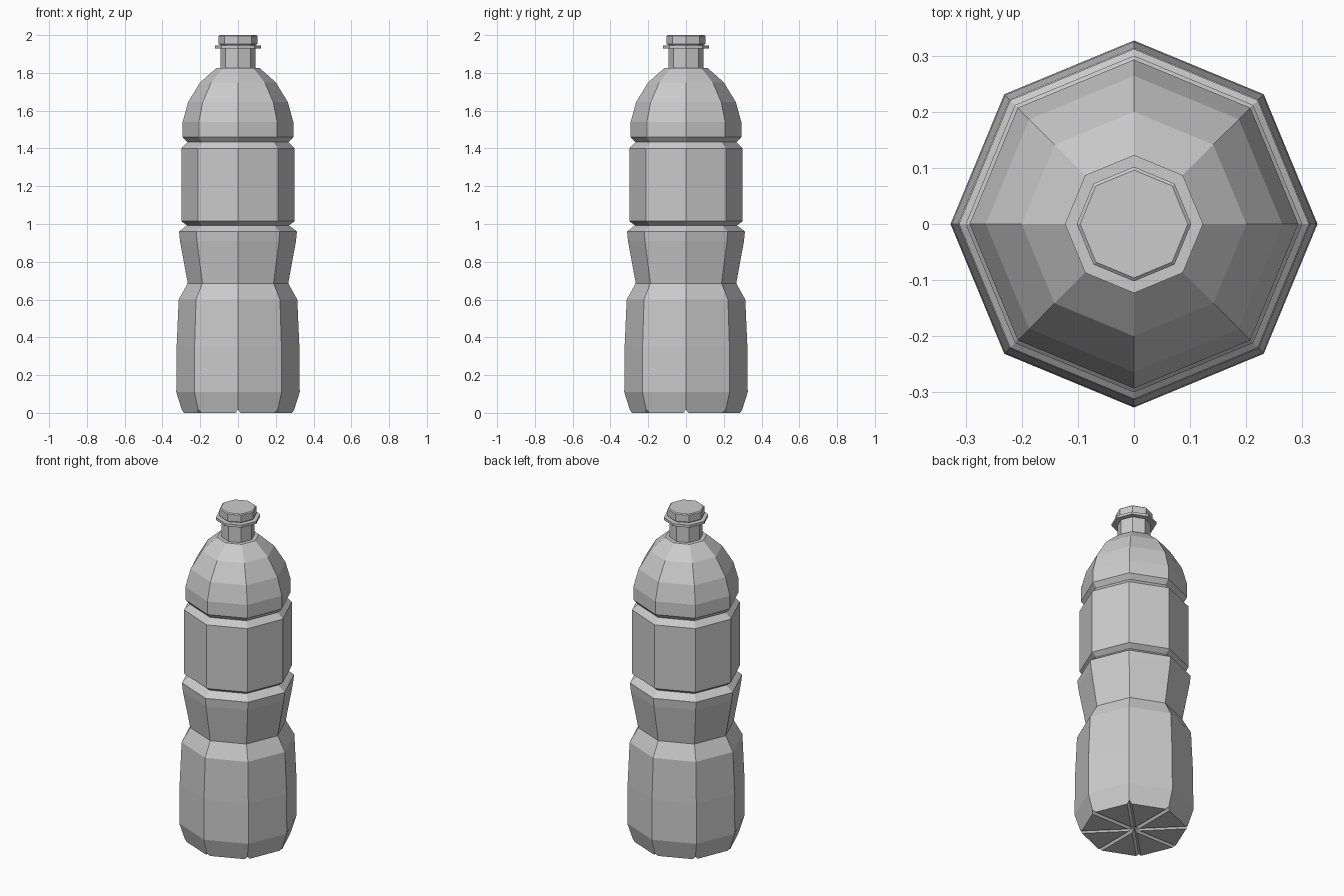
import bpy, bmesh
from math import cos, sin, pi

if "Cube" in bpy.data.objects:
    bpy.data.objects.remove(bpy.data.objects["Cube"])

SIDES = 8


def lathe(name, profile):
    """Spin a (radius, z) profile into a closed octagonal solid."""
    bm = bmesh.new()
    rings = [[bm.verts.new((r * cos(2 * pi * i / SIDES), r * sin(2 * pi * i / SIDES), z))
              for i in range(SIDES)] for r, z in profile]
    for lo, hi in zip(rings, rings[1:]):
        for i in range(SIDES):
            j = (i + 1) % SIDES
            bm.faces.new((lo[i], lo[j], hi[j], hi[i]))
    bm.faces.new(rings[0][::-1])
    bm.faces.new(rings[-1])
    return link(name, bm)


def link(name, bm):
    bmesh.ops.recalc_face_normals(bm, faces=bm.faces)
    mesh = bpy.data.meshes.new(name)
    bm.to_mesh(mesh)
    bm.free()
    obj = bpy.data.objects.new(name, mesh)
    bpy.context.collection.objects.link(obj)
    return obj


def groove_cutter(angle):
    """Long V-shaped bar lying across the underside."""
    bm = bmesh.new()
    ends = [[bm.verts.new((x, y, z)) for y, z in ((-0.02, -0.01), (0.02, -0.01), (0, 0.018))]
            for x in (-0.5, 0.5)]
    a, b = ends
    bm.faces.new(a)
    bm.faces.new(b[::-1])
    for i in range(3):
        j = (i + 1) % 3
        bm.faces.new((a[i], b[i], b[j], a[j]))
    obj = link("groove_cutter", bm)
    obj.rotation_euler.z = angle
    obj.hide_render = True
    return obj


# Bottle body: foot, grip waist, label panel, shoulder and neck
body = lathe("bottle_body", [
    (0.292, 0.0), (0.327, 0.11), (0.325, 0.35), (0.314, 0.60),     # lower body
    (0.266, 0.686), (0.307, 0.91), (0.312, 0.96),                  # waist
    (0.27, 0.993), (0.30, 1.015), (0.30, 1.40),                    # label panel
    (0.268, 1.433), (0.293, 1.46), (0.293, 1.54),                  # upper groove
    (0.264, 1.645), (0.20, 1.75), (0.115, 1.825),                  # shoulder
    (0.092, 1.825), (0.092, 1.93),                                 # neck
    (0.123, 1.93), (0.123, 1.945), (0.092, 1.945),                 # collar
    (0.092, 1.95), (0.102, 1.952), (0.102, 1.995), (0.096, 2.0)])  # mouth

# Radial grooves under the foot, running to each corner
for k in range(SIDES // 2):
    cutter = groove_cutter(k * 2 * pi / SIDES)
    mod = body.modifiers.new("foot_groove", 'BOOLEAN')
    mod.operation = 'DIFFERENCE'
    mod.solver = 'EXACT'
    mod.object = cutter
    bpy.context.view_layer.objects.active = body
    bpy.ops.object.modifier_apply(modifier=mod.name)
    bpy.data.objects.remove(cutter)
